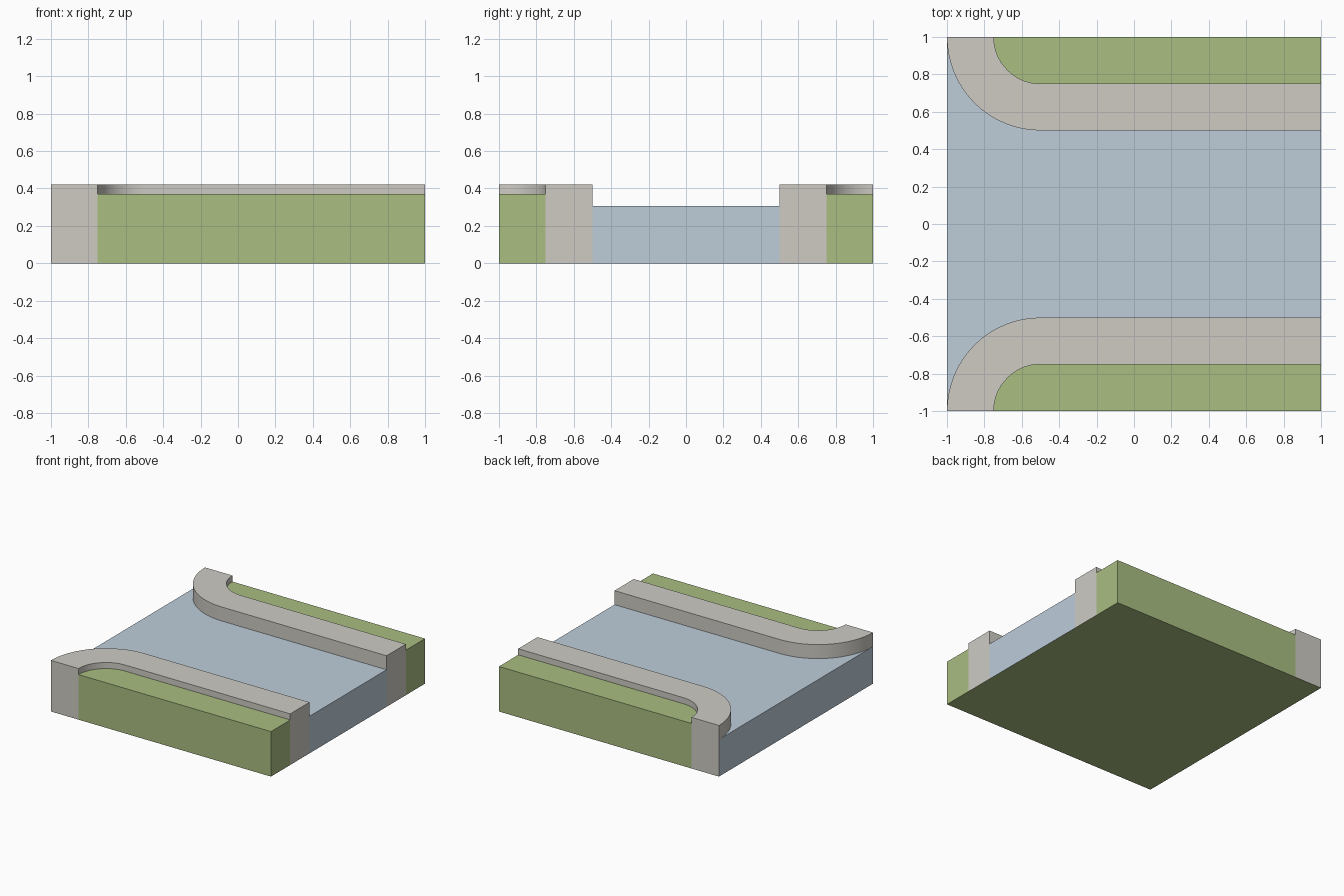
import bpy, bmesh
from math import cos, sin, radians

if "Cube" in bpy.data.objects:
    bpy.data.objects.remove(bpy.data.objects["Cube"])

WATER_Z, GRASS_Z, CURB_Z = 0.305, 0.37, 0.42
SEGMENTS = 16


def material(name, rgb):
    mat = bpy.data.materials.new(name)
    mat.diffuse_color = (*rgb, 1)
    mat.use_nodes = True
    mat.node_tree.nodes["Principled BSDF"].inputs["Base Color"].default_value = mat.diffuse_color
    return mat


def arc(radius, side, reverse=False):
    """Quarter bend around (-0.5, side), from the tile's y edge inwards."""
    pts = []
    for i in range(SEGMENTS + 1):
        a = radians(90 * i / SEGMENTS)
        pts.append((-0.5 - radius * cos(a), side * (1 - radius * sin(a))))
    return pts[::-1] if reverse else pts


def on_border(a, b):
    """True when the edge runs along one side of the square tile."""
    return any(abs(a[k] - b[k]) < 1e-5 and abs(abs(a[k]) - 1) < 1e-5 for k in (0, 1))


def slab(name, outline, top, mat, inner_floor=None, mirror=False):
    """Flat top with outer walls to the ground and inner steps to the neighbour."""
    bm = bmesh.new()
    bm.faces.new([bm.verts.new((x, y, top)) for x, y in outline])
    for i, a in enumerate(outline):
        b = outline[(i + 1) % len(outline)]
        if on_border(a, b):
            floor = 0.0
        elif inner_floor:
            floor = inner_floor(i)
        else:
            continue
        bm.faces.new([bm.verts.new(p) for p in
                      ((*a, floor), (*b, floor), (*b, top), (*a, top))])
    bmesh.ops.remove_doubles(bm, verts=bm.verts, dist=1e-5)
    mesh = bpy.data.meshes.new(name)
    bm.to_mesh(mesh)
    bm.free()
    mesh.materials.append(mat)
    obj = bpy.data.objects.new(name, mesh)
    bpy.context.collection.objects.link(obj)
    bpy.ops.object.select_all(action='DESELECT')
    obj.select_set(True)
    bpy.context.view_layer.objects.active = obj
    bpy.ops.object.shade_smooth_by_angle(angle=radians(30))
    if mirror:
        mod = obj.modifiers.new("Mirror", 'MIRROR')
        mod.use_axis = (False, True, False)
        mod.use_mirror_merge = False
    return obj


water_mat = material("water", (0.51, 0.61, 0.70))
stone_mat = material("stone", (0.62, 0.60, 0.55))
grass_mat = material("grass", (0.40, 0.51, 0.22))

# water channel widening towards the left edge
slab("water", arc(0.5, -1) + [(1, -0.5), (1, 0.5)] + arc(0.5, 1, True),
     WATER_Z, water_mat)

# stone banks, stepping down to water outside and grass inside
slab("stone_bank", arc(0.5, 1) + [(1, 0.5), (1, 0.75)] + arc(0.25, 1, True),
     CURB_Z, stone_mat,
     lambda i: WATER_Z if i <= SEGMENTS else GRASS_Z, mirror=True)

# grass strips behind the banks
slab("grass", arc(0.25, 1) + [(1, 0.75), (1, 1)], GRASS_Z, grass_mat, mirror=True)

# underside
bpy.ops.mesh.primitive_plane_add(size=2, rotation=(radians(180), 0, 0))
base = bpy.context.object
base.name = "underside"
base.data.materials.append(grass_mat)
